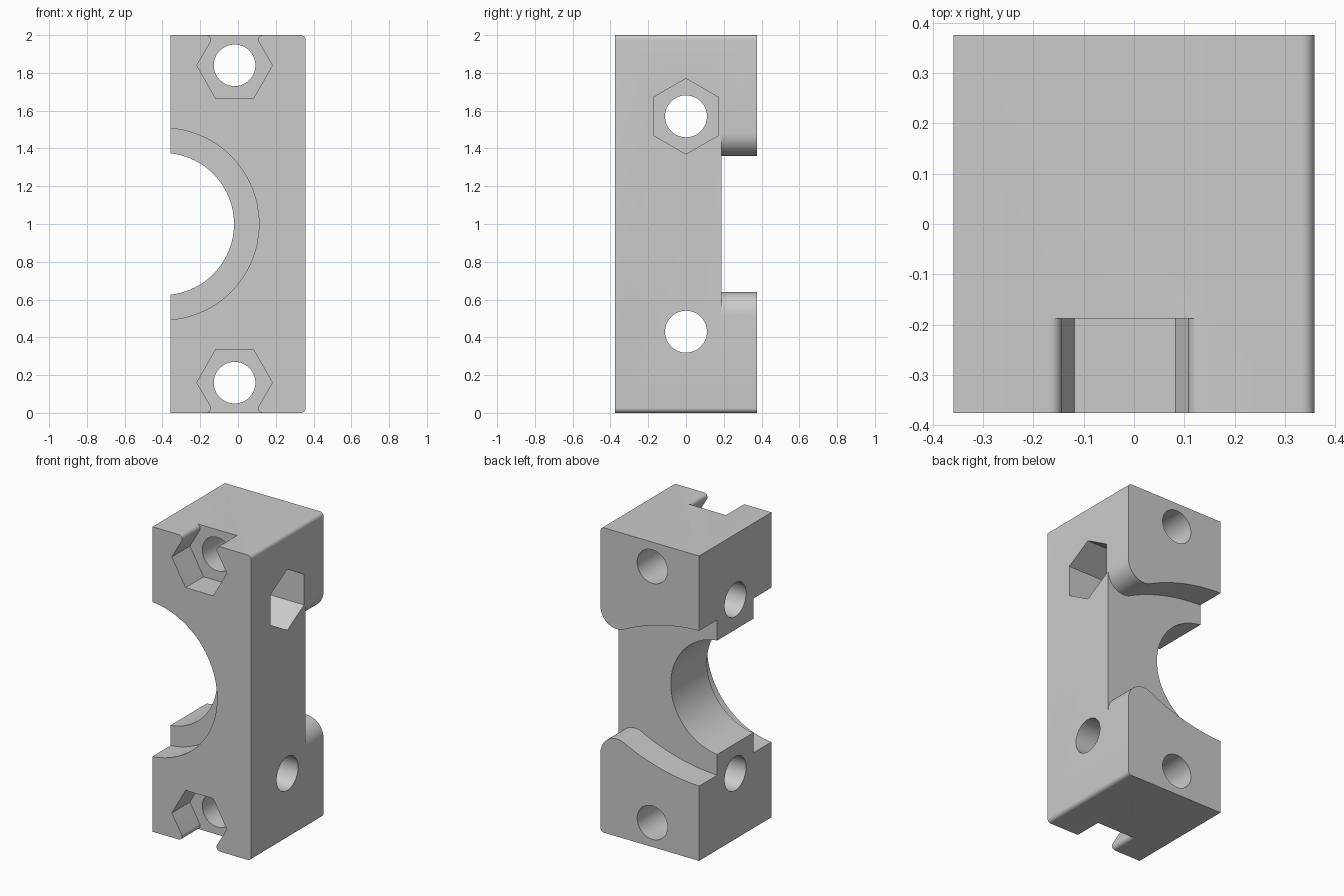
import bpy, bmesh, math

if "Cube" in bpy.data.objects:
    bpy.data.objects.remove(bpy.data.objects["Cube"])

W, D = 0.358, 0.375          # half width (x) and half depth (y)
STEP = 0.1875                # depth of the front and back recesses
BORE = (-0.397, 1.0)         # bore axis in the xz plane


def arc(cx, cz, r, a0, a1, n):
    """Points on an arc, angles in degrees."""
    return [(cx + r * math.cos(math.radians(a0 + (a1 - a0) * i / n)),
             cz + r * math.sin(math.radians(a0 + (a1 - a0) * i / n))) for i in range(n + 1)]


def ring(cx, cz, r, n=64, turn=0):
    return arc(cx, cz, r, turn, turn + 360, n)[:-1]


def prism(name, pts, axis, lo, hi):
    """Extrude a closed profile along x or y."""
    bm = bmesh.new()
    place = (lambda p, t: (p[0], t, p[1])) if axis == 'y' else (lambda p, t: (t, p[0], p[1]))
    a = [bm.verts.new(place(p, lo)) for p in pts]
    b = [bm.verts.new(place(p, hi)) for p in pts]
    bm.faces.new(a)
    bm.faces.new(b[::-1])
    for i in range(len(pts)):
        j = (i + 1) % len(pts)
        bm.faces.new((a[i], b[i], b[j], a[j]))
    bmesh.ops.recalc_face_normals(bm, faces=bm.faces)
    me = bpy.data.meshes.new(name)
    bm.to_mesh(me)
    bm.free()
    ob = bpy.data.objects.new(name, me)
    bpy.context.collection.objects.link(ob)
    return ob


def flip(pts):
    """Mirror a profile about mid height."""
    return [(u, 2 - v) for u, v in pts][::-1]


# Block with two rounded long edges
r = 0.025
block = prism("clamp_block", [(-W, 0)] + arc(W - r, r, r, -90, 0, 8)
              + arc(W - r, 2 - r, r, 0, 90, 8) + [(-W, 2)], 'y', -D, D)

cutters = []

# Half bore and wider front recess
cutters.append(prism("bore_cutter", ring(*BORE, 0.376, 96), 'y', -1, 1))
cutters.append(prism("front_recess_cutter", ring(*BORE, 0.508, 96), 'y', -1, -STEP))

# Back recess: shallow arcs that run into rounded outer corners
f, R = 0.12, 1.32
fx, fz = W - f, 1.48
az = 1.51 - R
tangent = math.degrees(math.atan2(fz - az, fx + 0.4))
upper = (arc(-0.4, az, R, 90, tangent, 24)
         + arc(fx, fz, f, tangent + 180, 360, 16)[1:] + [(0.6, fz)])
cutters.append(prism("back_recess_cutter", upper + flip(upper), 'y', STEP, 1))

# Front screw holes with hexagonal pockets that break through the ends
lip = 0.025
half = [(0.1, -0.175), (0.2, 0)] + arc(0.15, 0.135, lip, 210, 90, 8) + [(0.15, 0.3)]
pocket = half + [(-u, v) for u, v in half][::-1]
pocket = [(u - 0.018, v + 1.84) for u, v in pocket]
hole = ring(-0.018, 1.84, 0.11)
for side, change in (("upper", lambda p: p), ("lower", flip)):
    cutters.append(prism(side + "_pocket_cutter", change(pocket), 'y', -1, -STEP))
    cutters.append(prism(side + "_hole_cutter", change(hole), 'y', -1, 1))

# Cross holes, the upper one with a hexagonal pocket
for z in (0.43, 1.57):
    cutters.append(prism("cross_hole_cutter", ring(0, z, 0.111), 'x', -1, 1))
cutters.append(prism("side_pocket_cutter", ring(0, 1.57, 0.2, 6, 30), 'x', W - 0.27, 1))

# Cut the block
bpy.context.view_layer.objects.active = block
block.select_set(True)
for c in cutters:
    m = block.modifiers.new(c.name, 'BOOLEAN')
    m.operation, m.solver, m.object = 'DIFFERENCE', 'EXACT', c
    bpy.ops.object.modifier_apply(modifier=m.name)
for c in cutters:
    bpy.data.objects.remove(c)

# Plain grey, smooth curved walls with sharp edges
grey = bpy.data.materials.new("grey")
grey.diffuse_color = (0.6, 0.6, 0.6, 1)
grey.use_nodes = True
grey.node_tree.nodes["Principled BSDF"].inputs["Base Color"].default_value = grey.diffuse_color
block.data.materials.clear()
block.data.materials.append(grey)
for p in block.data.polygons:
    p.material_index = 0
bpy.ops.object.shade_smooth_by_angle(angle=math.radians(25))
